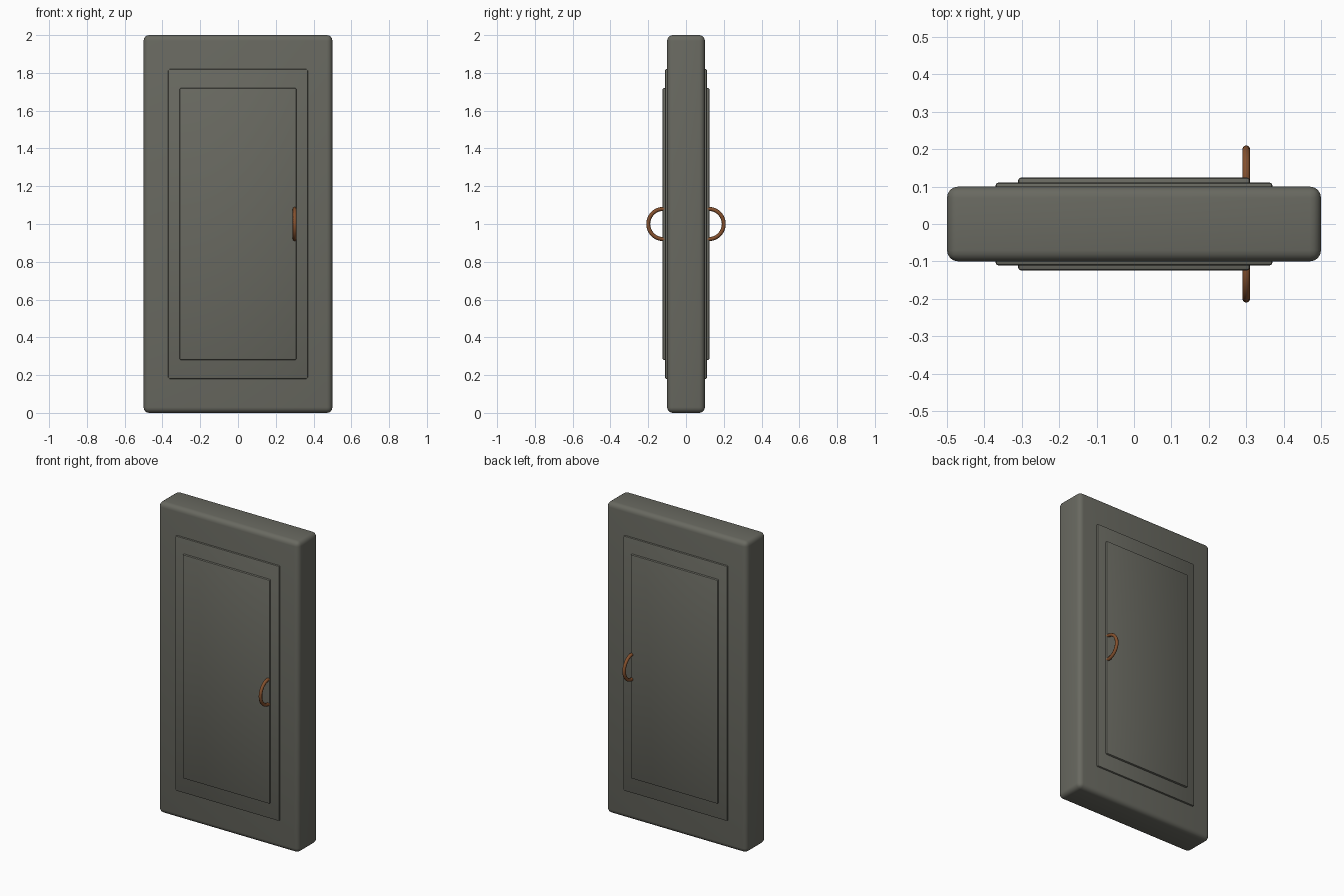
import bpy
import math

if "Cube" in bpy.data.objects:
    bpy.data.objects.remove(bpy.data.objects["Cube"])


def material(name, color):
    m = bpy.data.materials.new(name)
    m.diffuse_color = (*color, 1)
    m.use_nodes = True
    m.node_tree.nodes["Principled BSDF"].inputs["Base Color"].default_value = m.diffuse_color
    return m


stone = material("grey_green", (0.140, 0.141, 0.118))
copper = material("copper_brown", (0.235, 0.082, 0.027))


def smooth(obj, angle):
    bpy.ops.object.select_all(action='DESELECT')
    obj.select_set(True)
    bpy.context.view_layer.objects.active = obj
    bpy.ops.object.shade_smooth_by_angle(angle=math.radians(angle))


def rounded_box(name, size, bevel, segments):
    """Box centred on the door middle with softened edges."""
    bpy.ops.mesh.primitive_cube_add(size=1, location=(0, 0, 1))
    obj = bpy.context.object
    obj.name = name
    obj.scale = size
    bpy.ops.object.transform_apply(location=False, rotation=False, scale=True)
    mod = obj.modifiers.new("bevel", 'BEVEL')
    mod.width = bevel
    mod.segments = segments
    bpy.ops.object.modifier_apply(modifier=mod.name)
    obj.data.materials.append(stone)
    smooth(obj, 40)


# Door slab and the two stepped panels, which show on both faces
rounded_box("door_slab", (1.0, 0.2, 2.0), 0.03, 4)
rounded_box("outer_panel", (0.74, 0.222, 1.64), 0.008, 2)
rounded_box("inner_panel", (0.62, 0.248, 1.44), 0.008, 2)


# Half-ring handle on each face, its ends sunk into the door
def handle(name, side):
    radius, centre = 0.08, 0.12
    points = [(0.3, side * 0.095, 1 - radius)]
    for i in range(25):
        a = -math.pi / 2 + math.pi * i / 24
        points.append((0.3, side * (centre + radius * math.cos(a)),
                       1 + radius * math.sin(a)))
    points.append((0.3, side * 0.095, 1 + radius))
    curve = bpy.data.curves.new(name, 'CURVE')
    curve.dimensions = '3D'
    curve.bevel_depth = 0.0105
    curve.bevel_resolution = 2
    curve.use_fill_caps = True
    spline = curve.splines.new('POLY')
    spline.points.add(len(points) - 1)
    for p, co in zip(spline.points, points):
        p.co = (*co, 1)
    obj = bpy.data.objects.new(name, curve)
    bpy.context.collection.objects.link(obj)
    bpy.ops.object.select_all(action='DESELECT')
    obj.select_set(True)
    bpy.context.view_layer.objects.active = obj
    bpy.ops.object.convert(target='MESH')
    obj = bpy.context.object
    obj.name = name
    obj.data.materials.clear()
    obj.data.materials.append(copper)
    smooth(obj, 60)


handle("front_handle", -1)
handle("back_handle", 1)
